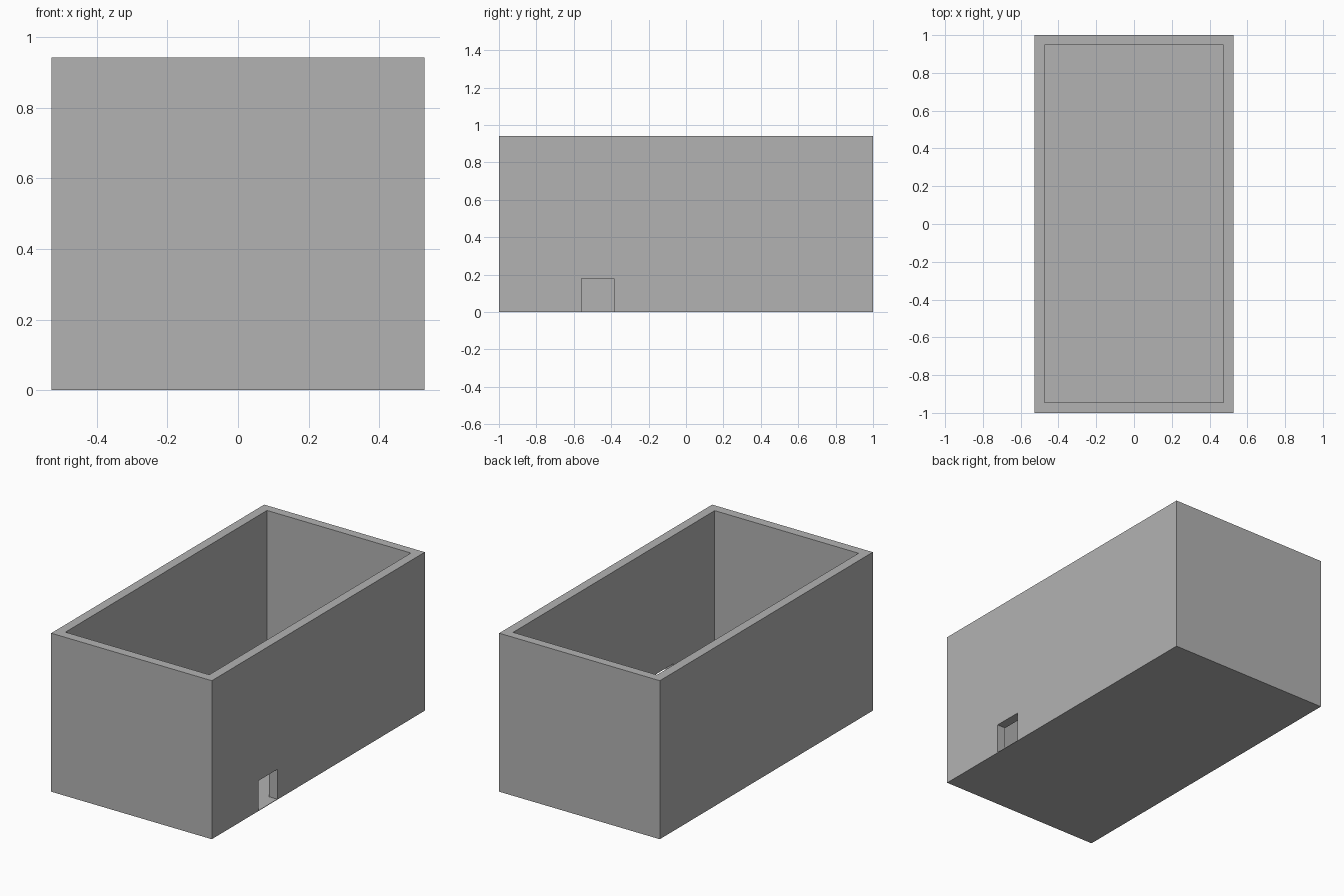
import bpy

default = bpy.data.objects.get("Cube")
if default:
    bpy.data.objects.remove(default, do_unlink=True)

HALF_X, HALF_Y, HEIGHT = 0.528, 1.0, 0.942
WALL = 0.055
FLOOR = 0.003

grey = bpy.data.materials.new("plain_grey")
grey.use_nodes = True
colour = (0.45, 0.45, 0.45, 1)
grey.diffuse_color = colour
for node in grey.node_tree.nodes:
    if node.type == 'BSDF_PRINCIPLED':
        node.inputs["Base Color"].default_value = colour


def box(name, low, high):
    """Axis-aligned box between two corners."""
    centre = [(a + b) / 2 for a, b in zip(low, high)]
    bpy.ops.mesh.primitive_cube_add(size=1, location=centre)
    obj = bpy.context.object
    obj.name = name
    obj.scale = [b - a for a, b in zip(low, high)]
    bpy.ops.object.transform_apply(location=True, rotation=False, scale=True)
    obj.data.materials.append(grey)
    return obj


def cut(target, cutter):
    """Subtract the cutter from the target, then discard the cutter."""
    cutter.hide_render = True
    mod = target.modifiers.new("cut", 'BOOLEAN')
    mod.operation = 'DIFFERENCE'
    mod.solver = 'EXACT'
    mod.object = cutter
    bpy.context.view_layer.objects.active = target
    bpy.ops.object.modifier_apply(modifier=mod.name)
    bpy.data.objects.remove(cutter, do_unlink=True)


# Walls and thin floor, open at the top
shell = box("open_box_walls", (-HALF_X, -HALF_Y, 0), (HALF_X, HALF_Y, HEIGHT))
cut(shell, box("cavity_cutter",
               (WALL - HALF_X, WALL - HALF_Y, FLOOR),
               (HALF_X - WALL, HALF_Y - 0.052, HEIGHT + 0.1)))

# Small doorway through the left (+x) wall
cut(shell, box("doorway_cutter",
               (HALF_X - WALL - 0.05, -0.56, FLOOR),
               (HALF_X + 0.05, -0.385, 0.18)))
